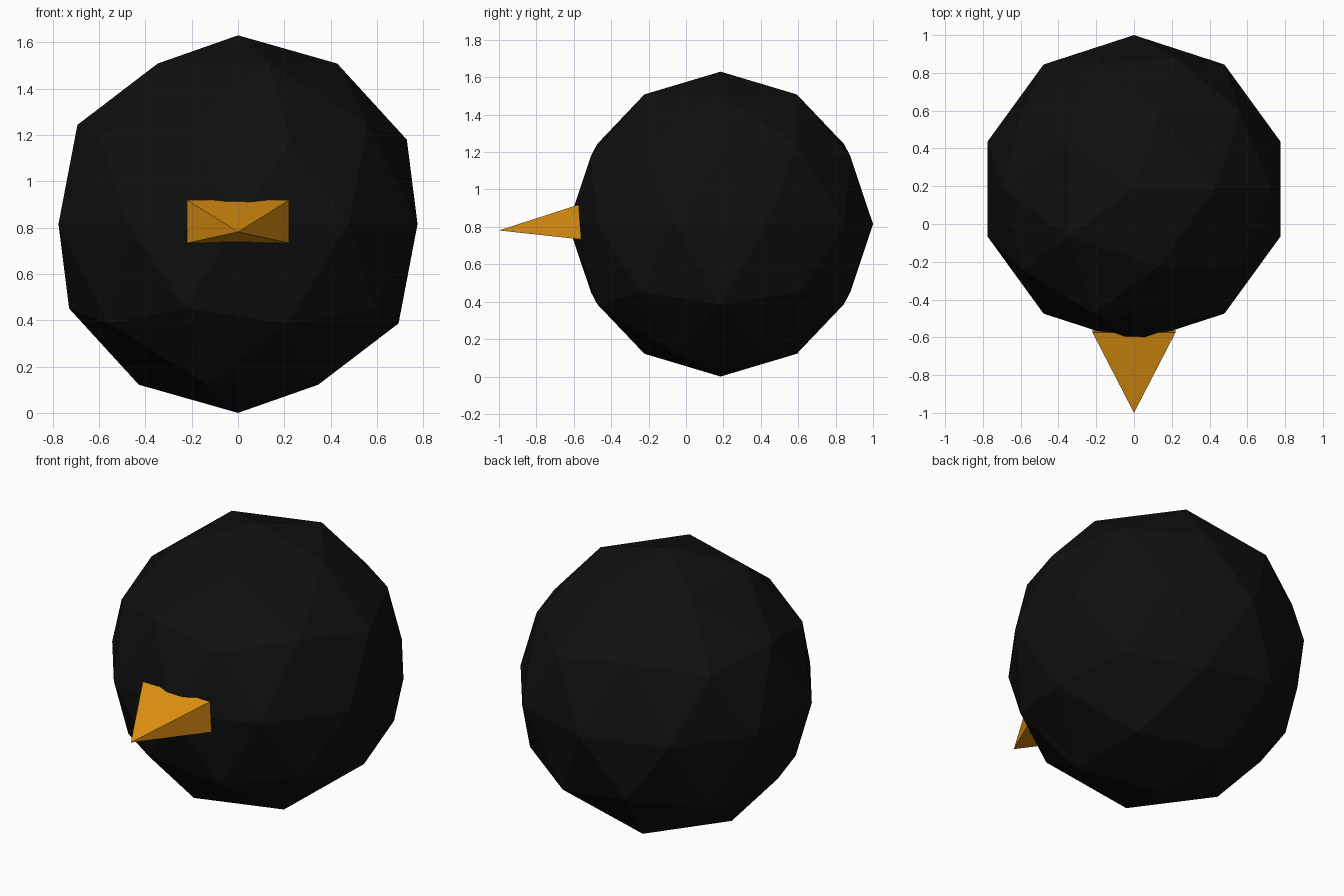
import bpy, bmesh

if "Cube" in bpy.data.objects:
    bpy.data.objects.remove(bpy.data.objects["Cube"])


def material(name, rgb):
    m = bpy.data.materials.new(name)
    m.diffuse_color = (*rgb, 1)
    m.use_nodes = True
    m.node_tree.nodes["Principled BSDF"].inputs["Base Color"].default_value = m.diffuse_color
    return m


black = material("black", (0.005, 0.005, 0.005))
orange = material("orange", (0.75, 0.29, 0.006))

# Low-poly round head (its upper ring has a corner pointing to +x)
R = 0.815
bpy.ops.mesh.primitive_ico_sphere_add(subdivisions=2, radius=R, location=(0, 0.185, R))
head = bpy.context.object
head.name = "head"
head.data.materials.append(black)

# Beak: wide flat pyramid, tilted slightly downward
bm = bmesh.new()
tip = bm.verts.new((0, -1.0, 0.781))
base = [bm.verts.new(p) for p in ((-0.22, -0.56, 0.733), (0.22, -0.56, 0.733),
                                  (0.22, -0.574, 0.919), (-0.22, -0.574, 0.919))]
bm.faces.new(base)
for i in range(4):
    bm.faces.new((base[i], base[(i + 1) % 4], tip))
bmesh.ops.recalc_face_normals(bm, faces=bm.faces)
mesh = bpy.data.meshes.new("beak")
bm.to_mesh(mesh)
bm.free()
mesh.materials.append(orange)
beak = bpy.data.objects.new("beak", mesh)
bpy.context.collection.objects.link(beak)
